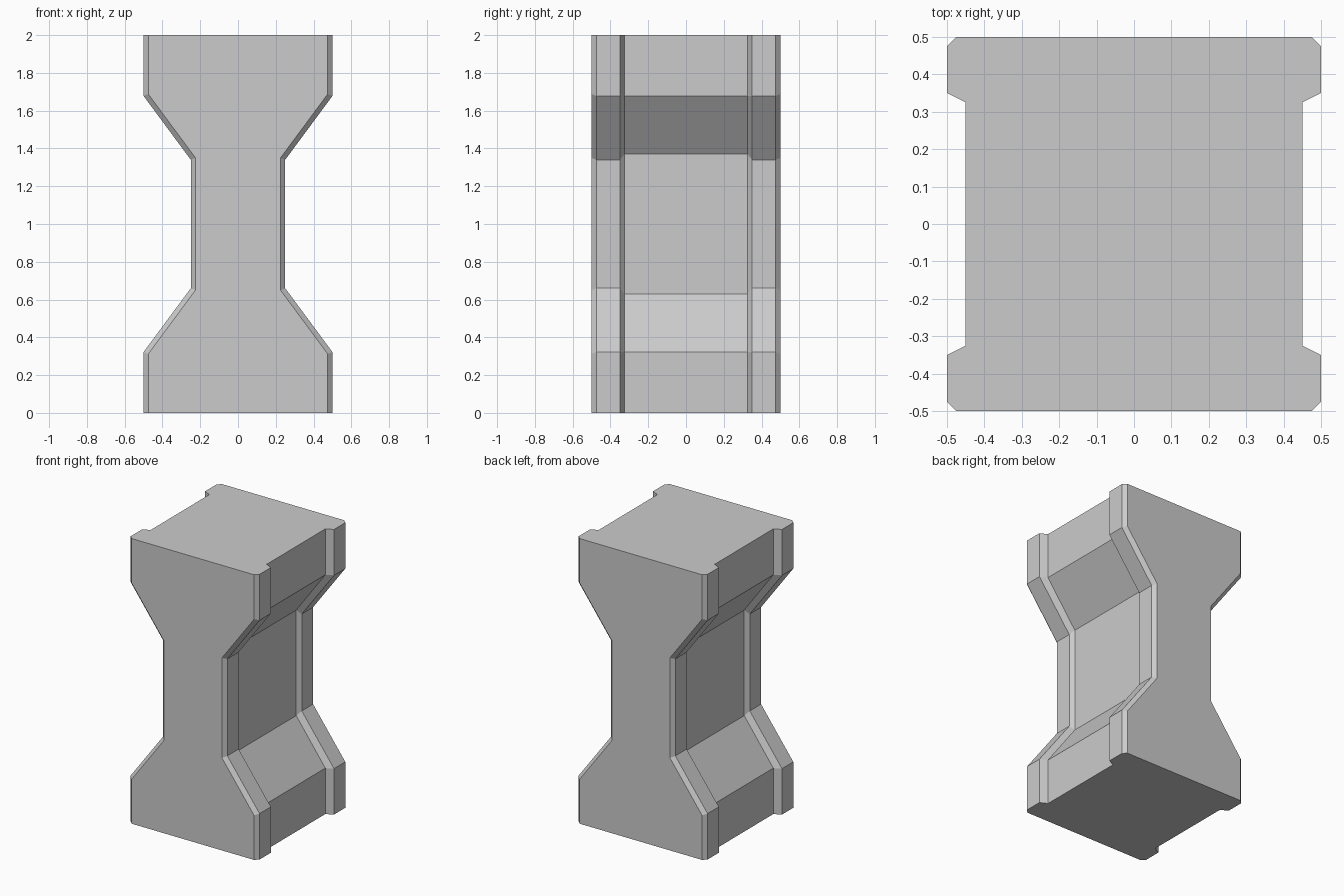
import bpy, bmesh, math

if "Cube" in bpy.data.objects:
    bpy.data.objects.remove(bpy.data.objects["Cube"])

# Lower-right quarter outlines (x, z) of each cross-section
FACE = [(0.475, 0.0), (0.475, 0.312), (0.225, 0.65)]
RIM = [(0.5, 0.0), (0.5, 0.322), (0.25, 0.66)]
PANEL = [(0.45, 0.0), (0.45, 0.322), (0.224, 0.63)]

# Sections along y: chamfered flange, raised rim, recessed side panel
half = [(-0.5, FACE), (-0.475, RIM), (-0.35, RIM), (-0.325, PANEL)]
sections = half + [(-y, p) for y, p in reversed(half)]


def outline(quarter):
    """Mirror a quarter outline into the full closed hourglass loop."""
    right = quarter + [(x, 2 - z) for x, z in reversed(quarter)]
    return right + [(-x, z) for x, z in reversed(right)]


# Loft the sections into one solid
bm = bmesh.new()
rings = [[bm.verts.new((x, y, z)) for x, z in outline(q)] for y, q in sections]
for a, b in zip(rings, rings[1:]):
    n = len(a)
    for i in range(n):
        j = (i + 1) % n
        bm.faces.new((a[i], a[j], b[j], b[i]))

# Front and back faces
bm.faces.new(rings[0])
bm.faces.new(rings[-1])

# Merge the coplanar strips of the top and base
bmesh.ops.dissolve_limit(bm, angle_limit=math.radians(0.5),
                         verts=bm.verts[:], edges=bm.edges[:])
bmesh.ops.recalc_face_normals(bm, faces=bm.faces[:])

mesh = bpy.data.meshes.new("waisted_pillar")
bm.to_mesh(mesh)
bm.free()
bpy.context.collection.objects.link(bpy.data.objects.new("waisted_pillar", mesh))
